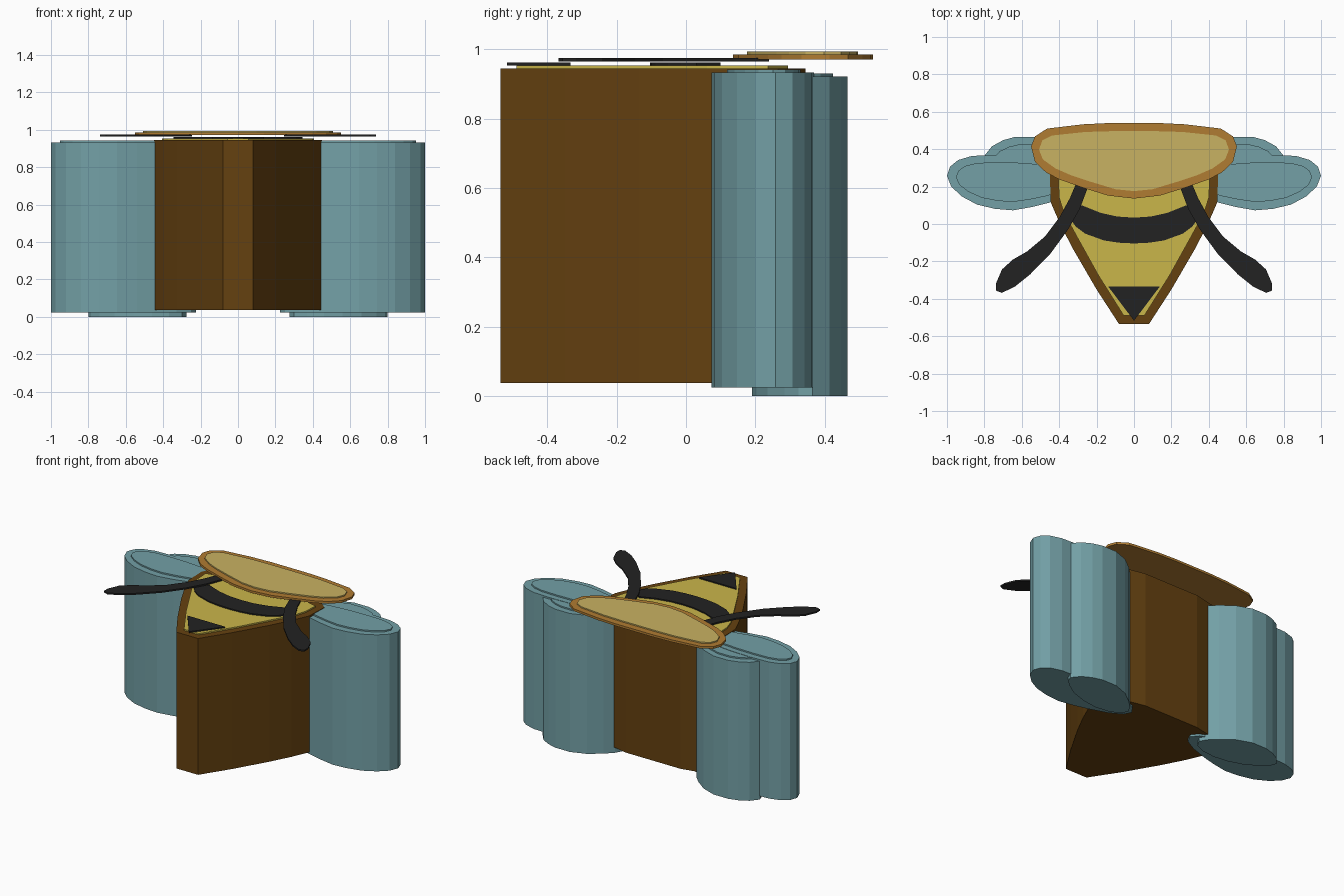
import bpy, bmesh

if "Cube" in bpy.data.objects:
    bpy.data.objects.remove(bpy.data.objects["Cube"])


def material(name, rgb):
    """Flat colour given as 0-255 sRGB, stored as linear."""
    def lin(c):
        c /= 255
        return c / 12.92 if c <= 0.04045 else ((c + 0.055) / 1.055) ** 2.4
    m = bpy.data.materials.new(name)
    m.diffuse_color = (*[lin(c) for c in rgb], 1)
    m.use_nodes = True
    m.node_tree.nodes["Principled BSDF"].inputs["Base Color"].default_value = m.diffuse_color
    return m


BROWN = material("dark brown", (101, 65, 16))
YELLOW = material("yellow", (202, 182, 74))
BLACK = material("black", (34, 34, 34))
ORANGE = material("orange brown", (176, 124, 50))
TAN = material("tan", (201, 178, 98))
BLUE = material("pale blue", (115, 160, 166))


def prism(name, outline, z0, z1, mat):
    """Extrude a flat outline from z0 up to z1."""
    bm = bmesh.new()
    face = bm.faces.new([bm.verts.new((x, y, z0)) for x, y in outline])
    ext = bmesh.ops.extrude_face_region(bm, geom=[face])
    verts = [v for v in ext["geom"] if isinstance(v, bmesh.types.BMVert)]
    bmesh.ops.translate(bm, verts=verts, vec=(0, 0, z1 - z0))
    bmesh.ops.recalc_face_normals(bm, faces=bm.faces)
    mesh = bpy.data.meshes.new(name)
    bm.to_mesh(mesh)
    bm.free()
    mesh.materials.append(mat)
    ob = bpy.data.objects.new(name, mesh)
    bpy.context.collection.objects.link(ob)
    return ob


def symmetric(half):
    """Close a right-hand outline with its mirror image."""
    return half + [(-x, y) for x, y in reversed(half) if x > 0]


def pair(name, outline, z0, z1, mat):
    """Right part and its mirrored left part."""
    prism(name + "_right", outline, z0, z1, mat)
    prism(name + "_left", [(-x, y) for x, y in outline], z0, z1, mat)


def inset(outline, box):
    """Fit an outline into a smaller box (x0, x1, y0, y1)."""
    xs, ys = zip(*outline)
    x0, x1, y0, y1 = box
    fx = (x1 - x0) / (max(xs) - min(xs))
    fy = (y1 - y0) / (max(ys) - min(ys))
    return [(x0 + (x - min(xs)) * fx, y0 + (y - min(ys)) * fy) for x, y in outline]


# Body block and its yellow top plate
prism("body", symmetric([
    (.08, -.535), (.2, -.35), (.325, -.135), (.395, 0), (.445, .115),
    (.45, .265), (.41, .3), (.2, .345)]), .037, .945, BROWN)
prism("body_top", symmetric([
    (.055, -.49), (.19, -.275), (.315, -.05), (.375, .06), (.4, .14),
    (.405, .237), (.18, .295)]), .945, .954, YELLOW)

# Stripe and stinger plates
prism("stripe", symmetric([
    (0, -.104), (.08, -.1), (.16, -.088), (.26, -.052), (.31, -.015), (.345, .03),
    (.28, .1), (.18, .06), (.09, .04), (0, .034)]), .954, .962, BLACK)
prism("stinger", [(-.139, -.333), (0, -.517), (.139, -.333)], .954, .962, BLACK)

# Wings: tall prisms, each with a thin raised plate
front_wing = [
    (1, .258), (.977, .2), (.92, .147), (.84, .104), (.743, .081), (.647, .073),
    (.54, .092), (.45, .115), (.33, .155), (.25, .2), (.225, .25), (.26, .295),
    (.35, .33), (.45, .35), (.6, .365), (.74, .369), (.866, .364), (.94, .342), (.983, .307)]
back_wing = [
    (.8, .365), (.785, .325), (.74, .285), (.66, .235), (.56, .203), (.46, .19),
    (.37, .2), (.3, .23), (.275, .275), (.3, .32), (.35, .37), (.43, .43),
    (.53, .466), (.636, .466), (.7, .448), (.76, .415)]
pair("front_wing", front_wing, .024, .933, BLUE)
pair("front_wing_plate", inset(front_wing, (.28, .953, .118, .33)), .933, .942, BLUE)
pair("back_wing", back_wing, 0, .922, BLUE)
pair("back_wing_plate", inset(back_wing, (.33, .75, .23, .425)), .922, .931, BLUE)

# Curved feelers
pair("feeler", [
    (.3, .24), (.245, .2), (.29, .08), (.353, -.03), (.45, -.163), (.556, -.27),
    (.636, -.334), (.706, -.368), (.738, -.356), (.738, -.318), (.706, -.243),
    (.647, -.19), (.572, -.147), (.476, -.067), (.396, .04), (.342, .14)],
    .965, .975, BLACK)

# Head with a lighter face plate
prism("head", symmetric([
    (0, .136), (.139, .152), (.262, .19), (.396, .237), (.47, .275), (.53, .334),
    (.55, .415), (.53, .468), (.465, .51), (.273, .533), (.13, .54)]), .971, .986, ORANGE)
prism("face_plate", symmetric([
    (0, .176), (.1, .186), (.235, .227), (.34, .262), (.42, .297), (.487, .345),
    (.508, .398), (.49, .447), (.44, .473), (.262, .492), (.13, .496)]), .986, .994, TAN)
